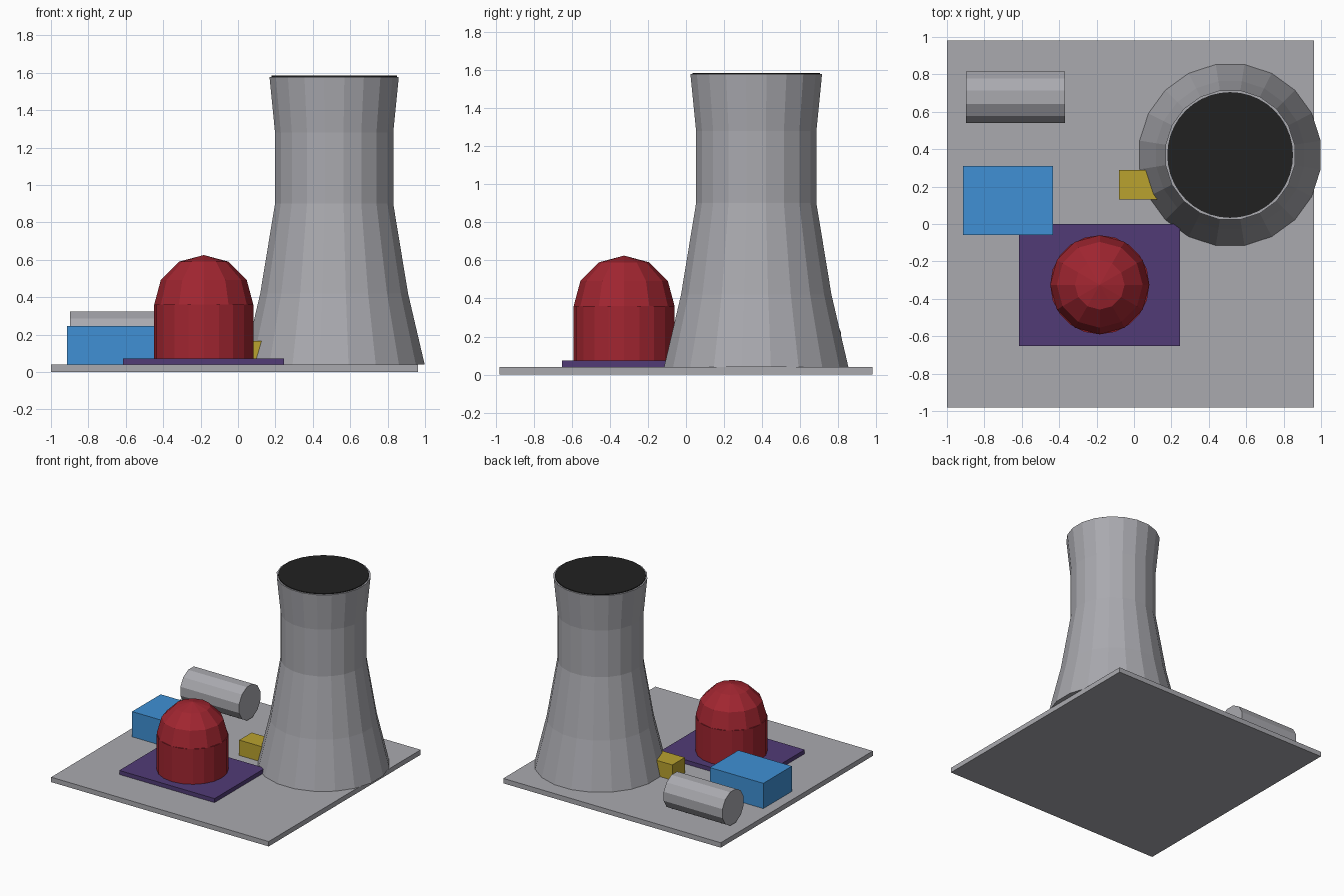
import bpy, bmesh
from math import pi, cos, sin, radians
from mathutils import Matrix

cube = bpy.data.objects.get("Cube")
if cube:
    bpy.data.objects.remove(cube, do_unlink=True)


def material(name, r, g, b):
    m = bpy.data.materials.new(name)
    m.use_nodes = True
    m.diffuse_color = (r, g, b, 1)
    m.node_tree.nodes["Principled BSDF"].inputs["Base Color"].default_value = (r, g, b, 1)
    return m


grey = material("concrete grey", 0.40, 0.40, 0.43)
black = material("black", 0.015, 0.015, 0.015)
red = material("dark red", 0.36, 0.019, 0.03)
purple = material("purple", 0.082, 0.044, 0.18)
blue = material("blue", 0.05, 0.28, 0.66)
yellow = material("yellow", 0.49, 0.36, 0.028)


def finish(name, bm, mat):
    bmesh.ops.recalc_face_normals(bm, faces=bm.faces)
    mesh = bpy.data.meshes.new(name)
    bm.to_mesh(mesh)
    bm.free()
    mesh.materials.append(mat)
    ob = bpy.data.objects.new(name, mesh)
    bpy.context.collection.objects.link(ob)
    return ob


def box(name, mat, x, y, z):
    """Box from (min, max) ranges along each axis."""
    bm = bmesh.new()
    bmesh.ops.create_cube(bm, size=1)
    for v in bm.verts:
        for i, (lo, hi) in enumerate((x, y, z)):
            v.co[i] = lo if v.co[i] < 0 else hi
    return finish(name, bm, mat)


def lathe(name, mat, profile, sides, offset=0, matrix=Matrix()):
    """Stack rings of (radius, height), closed with a cap or a point at the ends."""
    bm = bmesh.new()
    rings = []
    for r, z in profile:
        if r == 0:
            rings.append([bm.verts.new((0, 0, z))] * sides)
        else:
            rings.append([bm.verts.new((r * cos(a), r * sin(a), z))
                          for a in (offset + 2 * pi * k / sides for k in range(sides))])
    for low, high in zip(rings, rings[1:]):
        for k in range(sides):
            n = (k + 1) % sides
            quad = dict.fromkeys((low[k], low[n], high[n], high[k]))
            bm.faces.new(list(quad))
    for (r, z), ring in ((profile[0], rings[0]), (profile[-1], rings[-1])):
        if r:
            bm.faces.new(ring)
    bm.transform(matrix)
    return finish(name, bm, mat)


# Ground slab and box-shaped buildings
box("ground_slab", grey, (-1, 0.963), (-0.98, 0.98), (0, 0.04))
box("reactor_pad", purple, (-0.615, 0.245), (-0.652, 0), (0.04, 0.073))
box("blue_building", blue, (-0.915, -0.432), (-0.058, 0.31), (0.04, 0.246))
box("yellow_duct", yellow, (-0.08, 0.2), (0.13, 0.29), (0.04, 0.165))

# Cooling tower with its dark mouth
tower_at = Matrix.Translation((0.514, 0.369, 0))
lathe("cooling_tower", grey,
      [(0.49, 0.04), (0.4, 0.42), (0.32, 0.9), (0.32, 1.28), (0.35, 1.578)],
      20, pi / 20, tower_at)
lathe("tower_mouth", black, [(0.336, 1.574), (0.336, 1.584)], 40, 0, tower_at)

# Reactor body and faceted dome
reactor_at = Matrix.Translation((-0.183, -0.325, 0))
lathe("reactor_body", red, [(0.265, 0.07), (0.265, 0.36)], 20, 0, reactor_at)
radius = 0.265
dome = [(radius * cos(radians(a)), 0.36 + radius * sin(radians(a))) for a in (0, 30, 60)]
lathe("reactor_dome", red, dome + [(0, 0.36 + radius)], 12, 0, reactor_at)

# Storage tank lying along x
lathe("storage_tank", grey, [(0.1415, -0.265), (0.1415, 0.265)], 12, pi / 12,
      Matrix.Translation((-0.634, 0.678, 0.187)) @ Matrix.Rotation(pi / 2, 4, "Y"))
